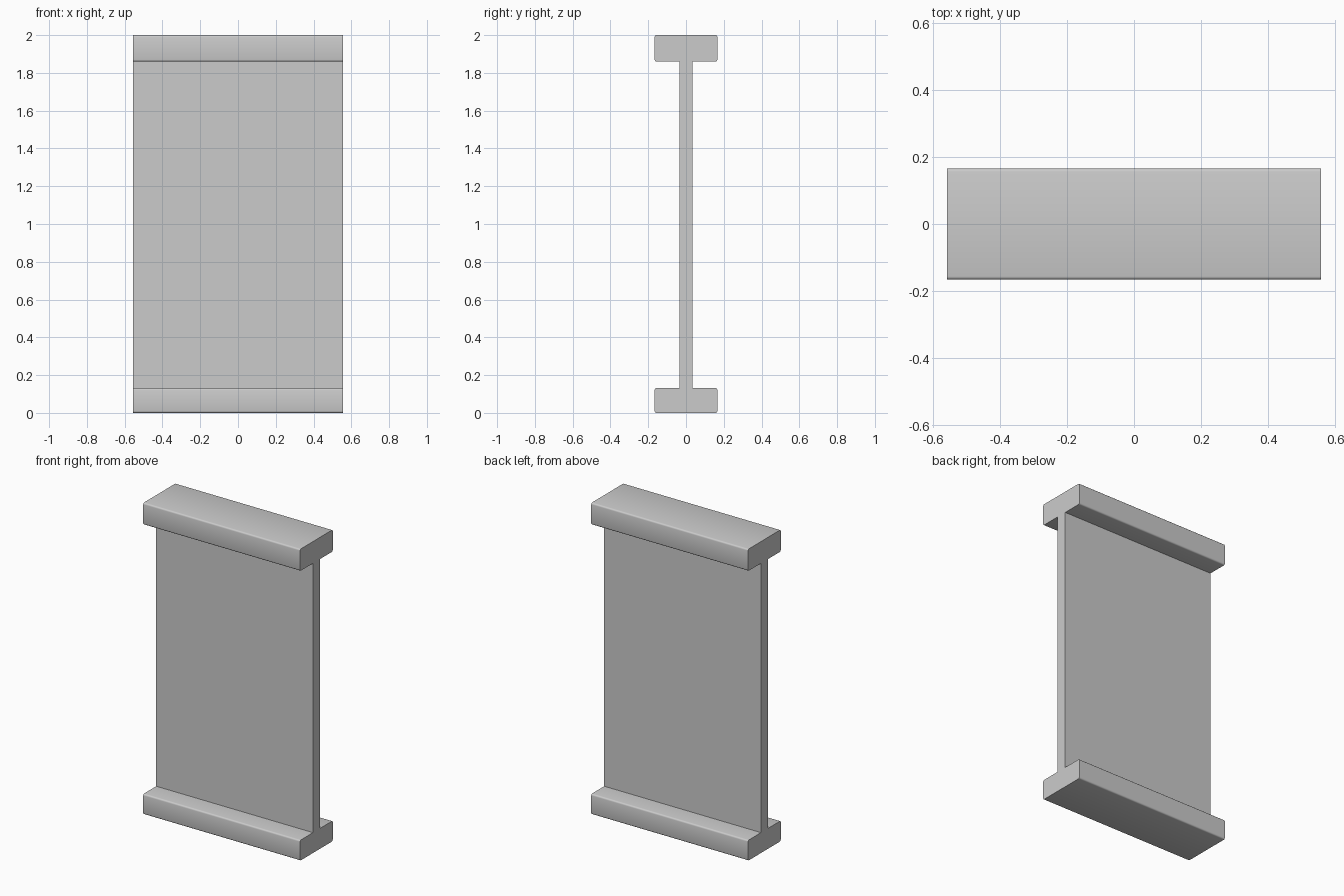
import bpy, bmesh
from math import cos, sin, radians

if "Cube" in bpy.data.objects:
    bpy.data.objects.remove(bpy.data.objects["Cube"])

HALF_LEN, FLANGE, WEB = 0.557, 0.166, 0.035
TOP_Z, UPPER_Z, LOWER_Z = 2.0, 1.86, 0.131
R, SEGS = 0.01, 3


def corner(y, z, start):
    """Rounded outer corner on the +y side, sweeping 90 degrees from start."""
    cy = y - R
    cz = z + R if start == -90 else z - R
    return [(cy + R * cos(radians(start + 90 * i / SEGS)),
             cz + R * sin(radians(start + 90 * i / SEGS))) for i in range(SEGS + 1)]


# Right half of the I section, bottom to top, then mirrored
half = (corner(FLANGE, 0, -90) + corner(FLANGE, LOWER_Z, 0)
        + [(WEB, LOWER_Z), (WEB, UPPER_Z)]
        + corner(FLANGE, UPPER_Z, -90) + corner(FLANGE, TOP_Z, 0))
section = half + [(-y, z) for y, z in reversed(half)]

# Extrude the section along x
bm = bmesh.new()
face = bm.faces.new([bm.verts.new((-HALF_LEN, y, z)) for y, z in section])
ext = bmesh.ops.extrude_face_region(bm, geom=[face], use_keep_orig=True)
moved = [g for g in ext["geom"] if isinstance(g, bmesh.types.BMVert)]
bmesh.ops.translate(bm, verts=moved, vec=(2 * HALF_LEN, 0, 0))
bmesh.ops.recalc_face_normals(bm, faces=bm.faces)

mesh = bpy.data.meshes.new("i_beam")
bm.to_mesh(mesh)
bm.free()
beam = bpy.data.objects.new("i_beam", mesh)
bpy.context.collection.objects.link(beam)

# Smooth the rounded corners, keep the main edges sharp
bpy.context.view_layer.objects.active = beam
beam.select_set(True)
bpy.ops.object.shade_smooth_by_angle(angle=radians(35))
